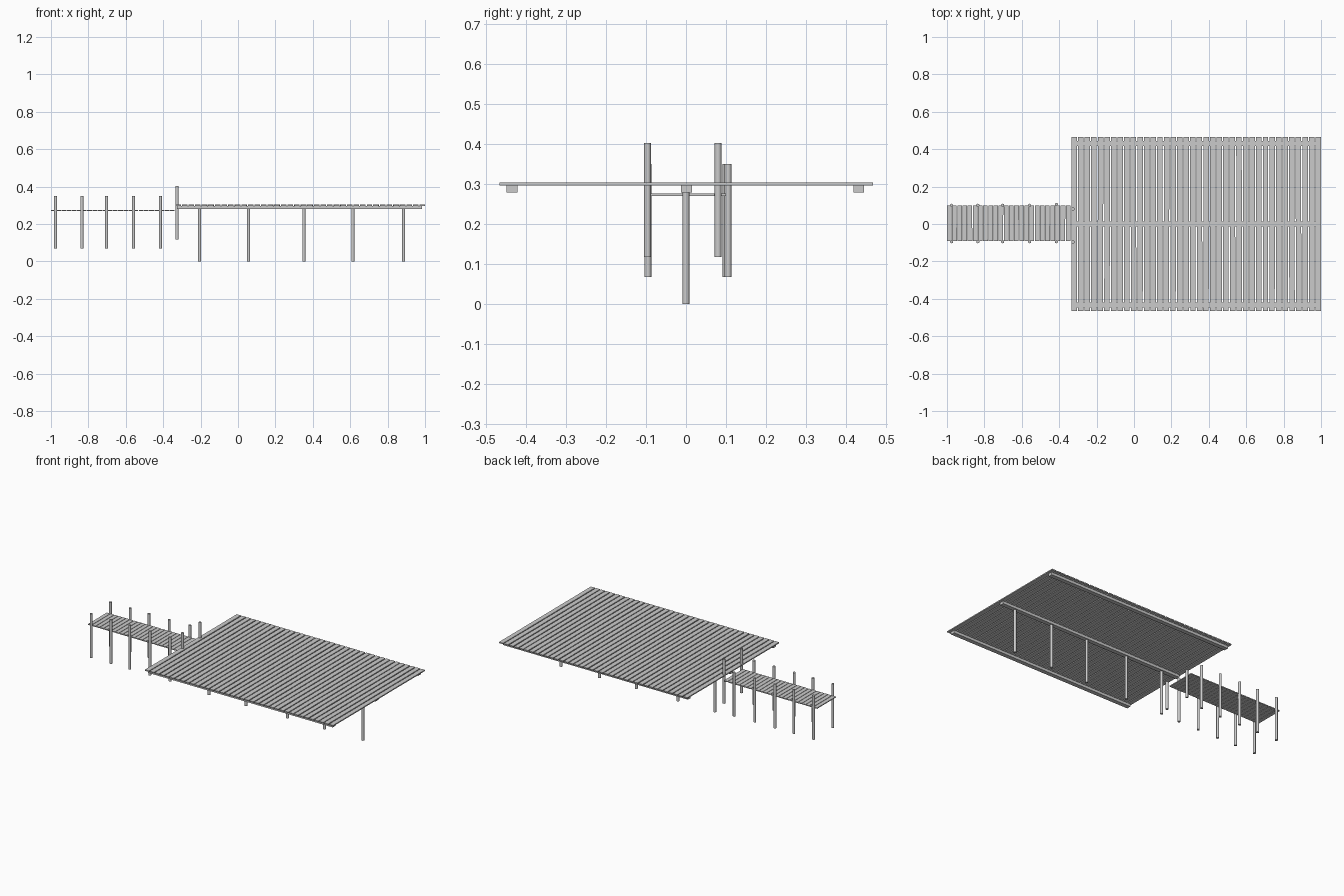
import bpy, math, random
from mathutils import Matrix

if "Cube" in bpy.data.objects:
    bpy.data.objects.remove(bpy.data.objects["Cube"])

random.seed(4)


def box(name, x, y, z, rot=0.0):
    # box from (min, max) ranges, optionally turned a little about z
    bpy.ops.mesh.primitive_cube_add(
        size=1, location=[(a + b) / 2 for a, b in (x, y, z)], rotation=(0, 0, rot))
    ob = bpy.context.object
    ob.name = name
    ob.data.transform(Matrix.Diagonal((x[1] - x[0], y[1] - y[0], z[1] - z[0], 1)))
    return ob


def post(name, x, y, z0, z1, r=0.0085):
    bpy.ops.mesh.primitive_cylinder_add(
        vertices=10, radius=r, depth=z1 - z0, location=(x, y, (z0 + z1) / 2))
    ob = bpy.context.object
    ob.name = name
    bpy.ops.object.shade_smooth_by_angle(angle=math.radians(40))
    return ob


def planks(name, count, x0, x1, y, z, gap, turn):
    # row of boards laid across the walking direction
    pitch = (x1 - x0 + gap) / count
    for i in range(count):
        a = x0 + i * pitch
        edge = i in (0, count - 1)
        box(f"{name}_{i + 1}", (a, a + pitch - gap), y, z,
            0 if edge else random.uniform(-turn, turn))


# wide platform
planks("deck_board", 38, -0.335, 1.0, (-0.465, 0.466), (0.296, 0.303), 0.006, 0.002)

# long beams under the platform
for label, y in (("front", -0.434), ("middle", 0.001), ("back", 0.431)):
    box(f"{label}_beam", (-0.325, 0.985), (y - 0.0135, y + 0.0135), (0.279, 0.2965))

# support posts along the centre line
for i, x in enumerate((-0.205, 0.057, 0.352, 0.614, 0.886)):
    post(f"support_post_{i + 1}", x, 0.0, 0.0, 0.281)

# narrow walkway
planks("walkway_board", 24, -1.0, -0.34, (-0.09, 0.1), (0.2695, 0.2755), 0.003, 0.004)

# walkway posts on both sides
for i, x in enumerate((-0.975, -0.835, -0.702, -0.558, -0.415)):
    post(f"walkway_post_front_{i + 1}", x, -0.095, 0.068, 0.35)
    post(f"walkway_post_back_{i + 1}", x, 0.105 if i == 4 else 0.1, 0.068, 0.35)

# taller posts where the walkway meets the platform
for label, y in (("front", -0.096), ("back", 0.08)):
    post(f"gate_post_{label}", -0.326, y, 0.118, 0.402)
